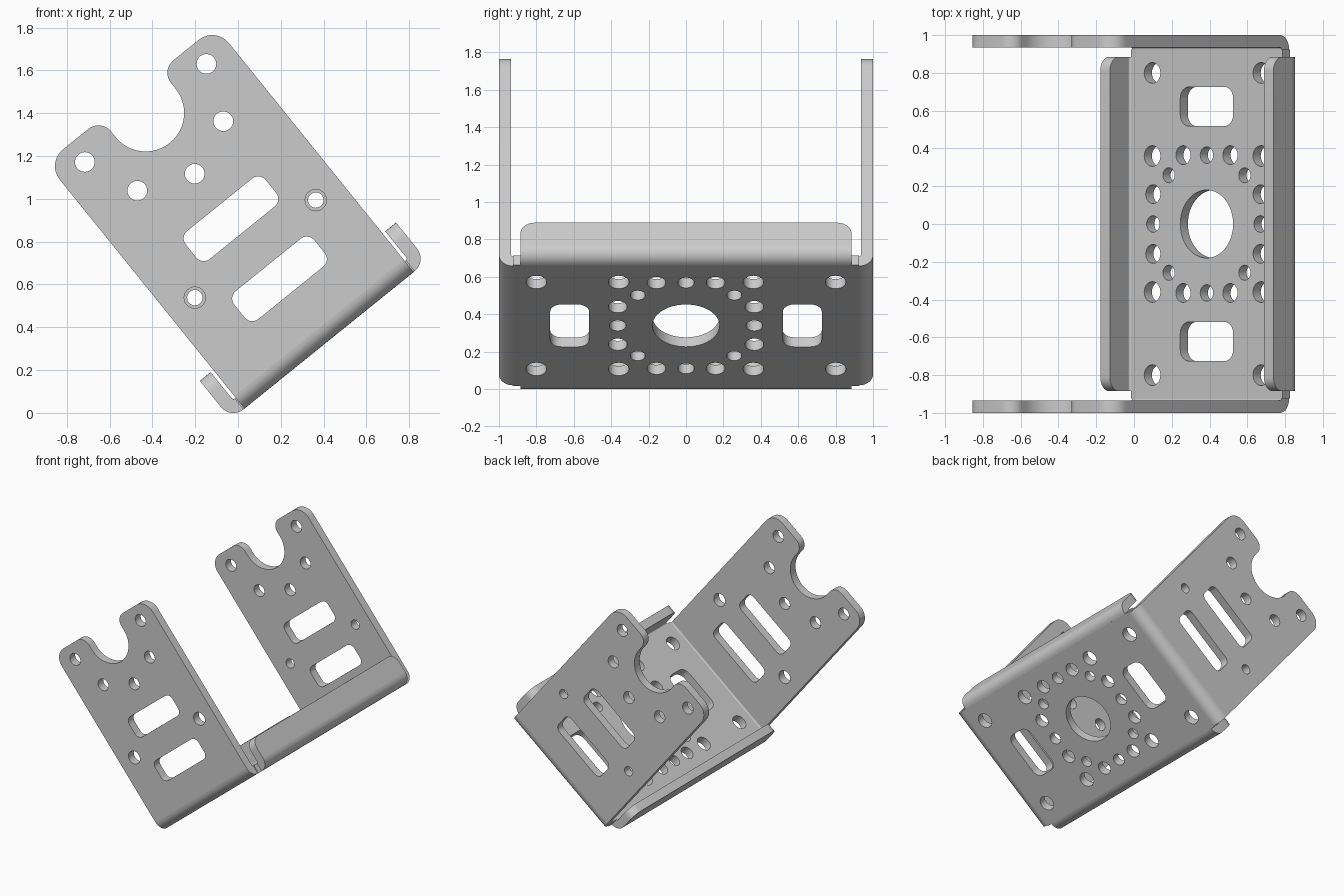
import bpy, bmesh
from math import sin, cos, pi, radians
from mathutils import Matrix, Vector

if "Cube" in bpy.data.objects:
    bpy.data.objects.remove(bpy.data.objects["Cube"])

# Local frame: u across the bracket, y along it, v up the arms; tilted at the end
TILT = Matrix.Translation((0.4256, 0, 0.339)) @ Matrix.Rotation(-radians(38.9), 4, 'Y')
T = 0.065            # sheet thickness
R = 0.075            # outer bend radius
ARM_U = 0.508        # half width of arms
FLANGE_U = 0.589     # outer face of flanges
FLANGE_Y = 0.885     # half length of flanges
AXES = {'u': Vector((1, 0, 0)), 'y': Vector((0, 1, 0)), 'v': Vector((0, 0, 1))}


def arc(cx, cy, r, a0, a1, n=8):
    return [(cx + r * cos(radians(a0 + (a1 - a0) * i / n)),
             cy + r * sin(radians(a0 + (a1 - a0) * i / n))) for i in range(n + 1)]


def circle(cx, cy, r, n=28):
    return arc(cx, cy, r, 0, 360, n)[:-1]


def rounded_rect(cx, cy, hx, hy, r):
    pts = []
    for k, (sx, sy) in enumerate(((1, 1), (-1, 1), (-1, -1), (1, -1))):
        pts += arc(cx + sx * (hx - r), cy + sy * (hy - r), r, 90 * k, 90 * k + 90, 6)
    return pts


def plate(name, axes, loops, start, end):
    """Filled outline (first loop) with holes (other loops), extruded along the third axis."""
    a, b, c = (AXES[k] for k in axes)
    bm = bmesh.new()
    edges = []
    for loop in loops:
        vs = [bm.verts.new(a * p + b * q + c * start) for p, q in loop]
        edges += [bm.edges.new((vs[i - 1], vs[i])) for i in range(len(vs))]
    bmesh.ops.triangle_fill(bm, edges=edges, use_beauty=True, normal=c)
    bmesh.ops.dissolve_limit(bm, angle_limit=0.001, verts=[], edges=bm.edges[:])
    ext = bmesh.ops.extrude_face_region(bm, geom=bm.faces[:], use_keep_orig=True)
    moved = [g for g in ext['geom'] if isinstance(g, bmesh.types.BMVert)]
    bmesh.ops.translate(bm, verts=moved, vec=c * (end - start))
    bmesh.ops.recalc_face_normals(bm, faces=bm.faces[:])
    bm.transform(TILT)
    me = bpy.data.meshes.new(name)
    bm.to_mesh(me)
    bm.free()
    ob = bpy.data.objects.new(name, me)
    bpy.context.collection.objects.link(ob)
    bpy.ops.object.select_all(action='DESELECT')
    ob.select_set(True)
    bpy.context.view_layer.objects.active = ob
    bpy.ops.object.shade_smooth_by_angle(angle=radians(30))
    return ob


def bend(name, axes, side, edge, start, end):
    """Quarter-round bend joining the base to an upright sheet."""
    ring = arc(edge - R, R, R, 270, 360) + arc(edge - R, R, R - T, 360, 270)
    plate(name, axes, [[(side * p, q) for p, q in ring]], start, end)


# Base plate with servo-style hole pattern
base = [[(-0.515, -0.925), (0.515, -0.925), (0.515, 0.925), (-0.515, 0.925)],
        circle(0, 0, 0.18, 48)]
for s in (-1, 1):
    base.append(rounded_rect(0, s * 0.622, 0.18, 0.104, 0.06))
    base += [circle(s * 0.365, 0, 0.044), circle(0, s * 0.365, 0.044)]
    for t in (-1, 1):
        base += [circle(s * 0.37, t * 0.8, 0.055), circle(s * 0.37, t * 0.36, 0.055),
                 circle(s * 0.365, t * 0.158, 0.05), circle(s * 0.16, t * 0.365, 0.05),
                 circle(s * 0.258, t * 0.258, 0.04)]
plate('base_plate', 'uyv', base, 0, T)

# Arms: forked top, five mounting holes, two slots, two rivet holes
TOP, NV, NR = 1.475, 1.365, 0.18
outline = ([(-ARM_U, R), (ARM_U, R)]
           + arc(ARM_U - 0.1, TOP - 0.1, 0.1, 0, 90)
           + arc(NR + 0.075, TOP - 0.075, 0.075, 90, 180)
           + arc(0, NV, NR, 0, -180, 24)
           + arc(-NR - 0.075, TOP - 0.075, 0.075, 0, 90)
           + arc(-ARM_U + 0.1, TOP - 0.1, 0.1, 90, 180))
for name, side, rivet in (('front', -1, 0.05), ('back', 1, 0.036)):
    loops = [outline,
             rounded_rect(0, 0.73, 0.24, 0.084, 0.045),
             rounded_rect(0, 0.369, 0.24, 0.084, 0.045)]
    loops += [circle(0.365 * cos(k * pi / 4), NV + 0.365 * sin(k * pi / 4), 0.046)
              for k in range(4, 9)]
    loops += [circle(s * 0.363, 0.549, rivet) for s in (-1, 1)]
    plate(name + '_arm', 'uvy', loops, side * (1 - T), side)
    bend(name + '_arm_bend', 'yvu', side, 1.0, -ARM_U, ARM_U)

# Stiffening flanges along both long edges, rounded upper corners
for name, side in (('left', -1), ('right', 1)):
    h, r = 0.232, 0.075
    shape = ([(-FLANGE_Y, R), (FLANGE_Y, R)]
             + arc(FLANGE_Y - r, h - r, r, 0, 90)
             + arc(-FLANGE_Y + r, h - r, r, 90, 180))
    plate(name + '_flange', 'yvu', [shape], side * (FLANGE_U - T), side * FLANGE_U)
    bend(name + '_flange_bend', 'uvy', side, FLANGE_U, -FLANGE_Y, FLANGE_Y)
